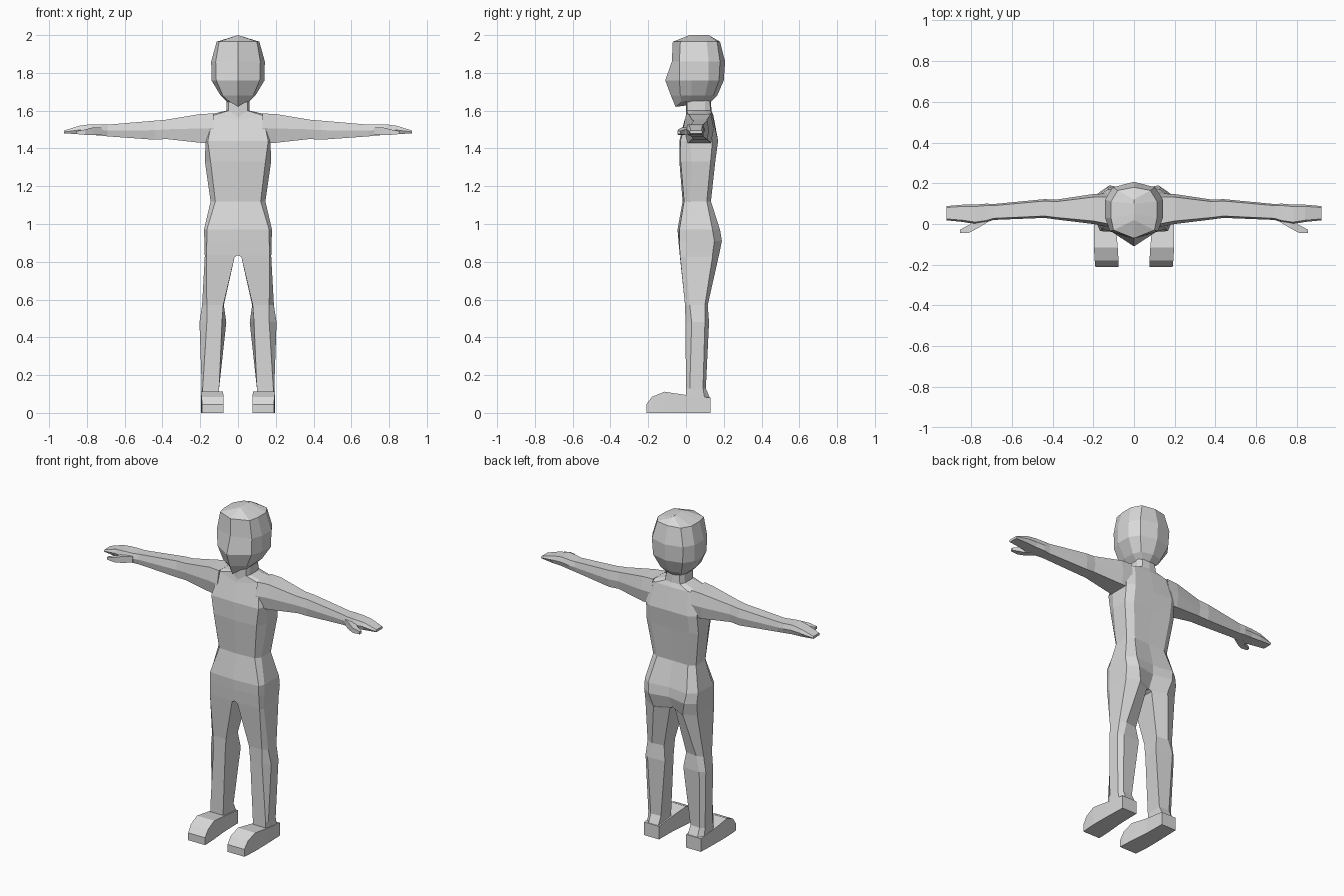
import bpy, bmesh

skin = bpy.data.materials.new("plain_grey")
skin.diffuse_color = (0.7, 0.7, 0.7, 1)


def loft(name, rings):
    """Bridge successive closed rings, cap the ends and mirror across x = 0."""
    bm = bmesh.new()
    n = len(rings[0])
    for side in (1, -1):
        loops = [[bm.verts.new((side * x, y, z)) for x, y, z in r] for r in rings]
        for a, b in zip(loops, loops[1:]):
            for i in range(n):
                j = (i + 1) % n
                # skip the wall that would lie on the mirror plane
                if max(abs(v.co.x) for v in (a[i], a[j], b[i], b[j])) > 1e-5:
                    bm.faces.new((a[i], a[j], b[j], b[i]))
        for end in (loops[0], loops[-1]):
            if max(abs(v.co.x) for v in end) > 1e-5:
                bm.faces.new(end)
    bmesh.ops.remove_doubles(bm, verts=bm.verts, dist=0.0005)
    bmesh.ops.dissolve_degenerate(bm, edges=bm.edges, dist=0.0005)
    bmesh.ops.recalc_face_normals(bm, faces=bm.faces)
    mesh = bpy.data.meshes.new(name)
    bm.to_mesh(mesh)
    bm.free()
    mesh.materials.append(skin)
    obj = bpy.data.objects.new(name, mesh)
    bpy.context.collection.objects.link(obj)
    return obj


def section(z, front, fx, fy, sx, ya, yb, bx, by, back, in1=0, in2=0, zc=None):
    """Half outline: centre front, front corner, side pair, back corner, centre back."""
    zc = z if zc is None else zc
    return [(in1, front, zc), (fx, fy, z), (sx, ya, z), (sx, yb, z),
            (bx, by, z), (in2, back, z)]


# Head with pointed chin and ridged face
loft("head", [section(*r) for r in (
    (2.0, .02, 0, .02, 0, .05, .10, 0, .12, .12),
    (1.965, -.07, .10, -.03, .113, .03, .11, .08, .165, .18),
    (1.86, -.075, .118, -.035, .142, .03, .12, .105, .18, .207),
    (1.76, -.11, .115, -.035, .14, .03, .12, .10, .175, .20),
    (1.68, -.08, .08, -.03, .092, .03, .10, .07, .145, .165),
    (1.645, -.055, .04, -.025, .055, .01, .09, .04, .12, .13, 0, 0, 1.62),
)])

# Neck and torso
loft("torso", [section(*r) for r in (
    (1.67, .0, .05, .005, .06, .03, .10, .04, .125, .13),
    (1.60, -.0, .05, .005, .062, .03, .10, .05, .13, .135, 0, 0, 1.565),
    (1.575, -.008, .13, .01, .17, .03, .12, .11, .14, .145, 0, 0, 1.55),
    (1.44, -.035, .16, -.03, .172, .02, .14, .13, .17, .17),
    (1.33, -.035, .145, -.028, .175, .03, .13, .13, .155, .155),
    (1.12, -.018, .12, -.01, .145, .02, .11, .105, .132, .13),
    (.97, -.045, .165, -.035, .18, .0, .14, .13, .18, .165),
)])

# Legs, meeting at the crotch
loft("legs", [section(*r) for r in (
    (.97, -.045, .165, -.035, .18, .0, .14, .13, .18, .165),
    (.91, -.04, .165, -.035, .178, .0, .15, .12, .19, .165),
    (.835, -.033, .168, -.032, .176, .0, .14, .10, .175, .13),
    (.825, -.032, .168, -.031, .176, .0, .14, .10, .172, .13, .018, .018),
    (.57, -.005, .165, -.005, .19, .02, .10, .15, .115, .105, .078, .075),
    (.48, -.003, .165, -.003, .204, .03, .10, .175, .122, .115, .085, .062),
    (.13, 0, .187, 0, .192, .02, .09, .165, .105, .10, .10, .10),
    (.07, 0, .187, 0, .192, .02, .10, .165, .13, .13, .10, .10),
)])

# Feet, from toe to heel
loft("feet", [[(x0, y, 0), (x1, y, 0), (x1, y, h), (x0, y, h)]
              for y, x0, x1, h in (
    (-.21, .076, .190, .045), (-.18, .076, .193, .085), (-.115, .08, .197, .112),
    (0, .09, .196, .095), (.13, .092, .192, .08))])

# Arms tapering into flat hands
arms = []
for x, y0, y1, z0, z1 in (
    (.13, -.015, .15, 1.43, 1.585), (.20, .0, .147, 1.43, 1.582),
    (.38, .022, .12, 1.45, 1.552), (.44, .03, .122, 1.446, 1.547),
    (.69, .02, .098, 1.464, 1.526), (.725, .008, .10, 1.468, 1.526),
    (.78, .0, .095, 1.472, 1.528), (.84, .01, .095, 1.475, 1.52),
    (.92, .018, .088, 1.48, 1.495)):
    d, m = (y1 - y0) * .1, (z0 + z1) / 2
    arms.append([(x, y0, m), (x, y0 + d, z1), (x, y1 - d, z1),
                 (x, y1, m), (x, y1 - d, z0), (x, y0 + d, z0)])
loft("arms", arms)

# Thumbs, angled forward of the palm
loft("thumbs", [[(x, y0, z0), (x, y1, z0), (x, y1, z1), (x, y0, z1)]
                for x, y0, y1, z0, z1 in (
    (.72, .008, .04, 1.475, 1.51), (.77, -.022, .03, 1.47, 1.51),
    (.81, -.043, -.005, 1.472, 1.50), (.855, -.044, -.028, 1.476, 1.492))])
